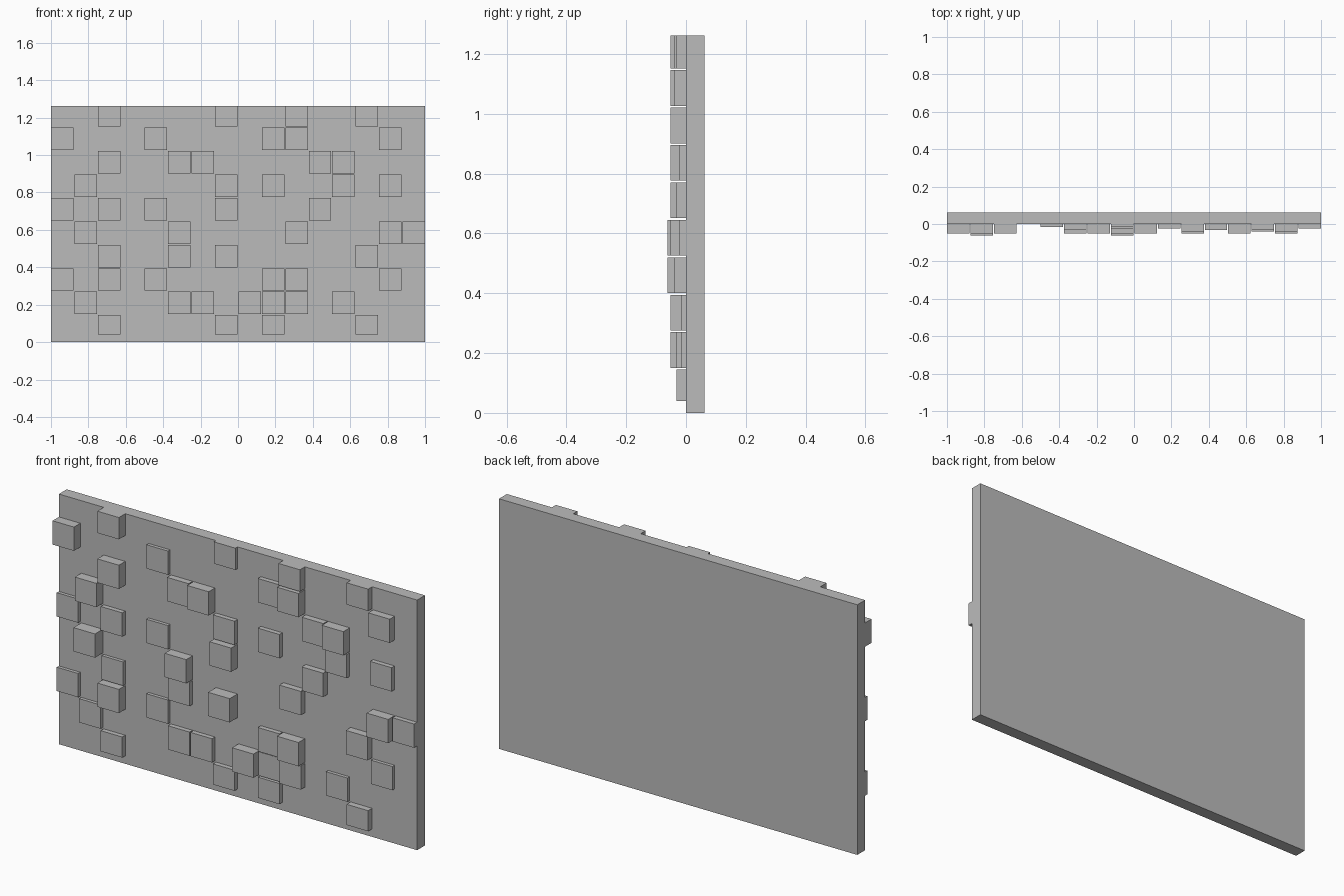
import bpy
import bmesh
from mathutils import Matrix

cube = bpy.data.objects.get("Cube")
if cube:
    bpy.data.objects.remove(cube, do_unlink=True)

WIDTH, HEIGHT, THICK = 2.0, 1.262, 0.0625
PITCH, TILE = 0.1253, 0.12

# Raised tile layout, top row first: each letter is a relief depth, a dot is bare wall
LAYOUT = [
    "..e....a..d..c..",
    "e...a....be...d.",
    "..e..ce....ce...",
    ".e.....b.b..b.b.",
    "a.b.a..e...c....",
    ".f...e....c...eb",
    "..a..b.f.....d..",
    "a.e.a....be...a.",
    ".a...bb.eac.a...",
    "..b....b.b...c..",
]
DEPTH = dict(a=0.017, b=0.024, c=0.032, d=0.039, e=0.051, f=0.0625)

grey = bpy.data.materials.new("plain_grey")
grey.use_nodes = True
colour = (0.5, 0.5, 0.5, 1.0)
grey.diffuse_color = colour
grey.node_tree.nodes["Principled BSDF"].inputs["Base Color"].default_value = colour


def add_box(bm, low, high):
    size = [h - l for l, h in zip(low, high)]
    mid = [(h + l) / 2 for l, h in zip(low, high)]
    bmesh.ops.create_cube(bm, matrix=Matrix.Translation(mid) @ Matrix.Diagonal((*size, 1)))


def finish(bm, name):
    mesh = bpy.data.meshes.new(name)
    bm.to_mesh(mesh)
    bm.free()
    mesh.materials.append(grey)
    obj = bpy.data.objects.new(name, mesh)
    bpy.context.collection.objects.link(obj)


# Flat backing slab
slab = bmesh.new()
add_box(slab, (-WIDTH / 2, 0, 0), (WIDTH / 2, THICK, HEIGHT))
finish(slab, "wall_panel")

# Relief tiles, one object per row; the top and bottom rows are slightly shorter
for r, row in enumerate(LAYOUT):
    bm = bmesh.new()
    bottom = max(1.152 - r * PITCH, 0.04)
    top = min(1.152 - r * PITCH + TILE, HEIGHT)
    for c, level in enumerate(row):
        if level in DEPTH:
            left = -WIDTH / 2 + c * PITCH
            add_box(bm, (left, -DEPTH[level], bottom), (left + TILE, 0, top))
    finish(bm, f"tile_row_{r + 1}")
